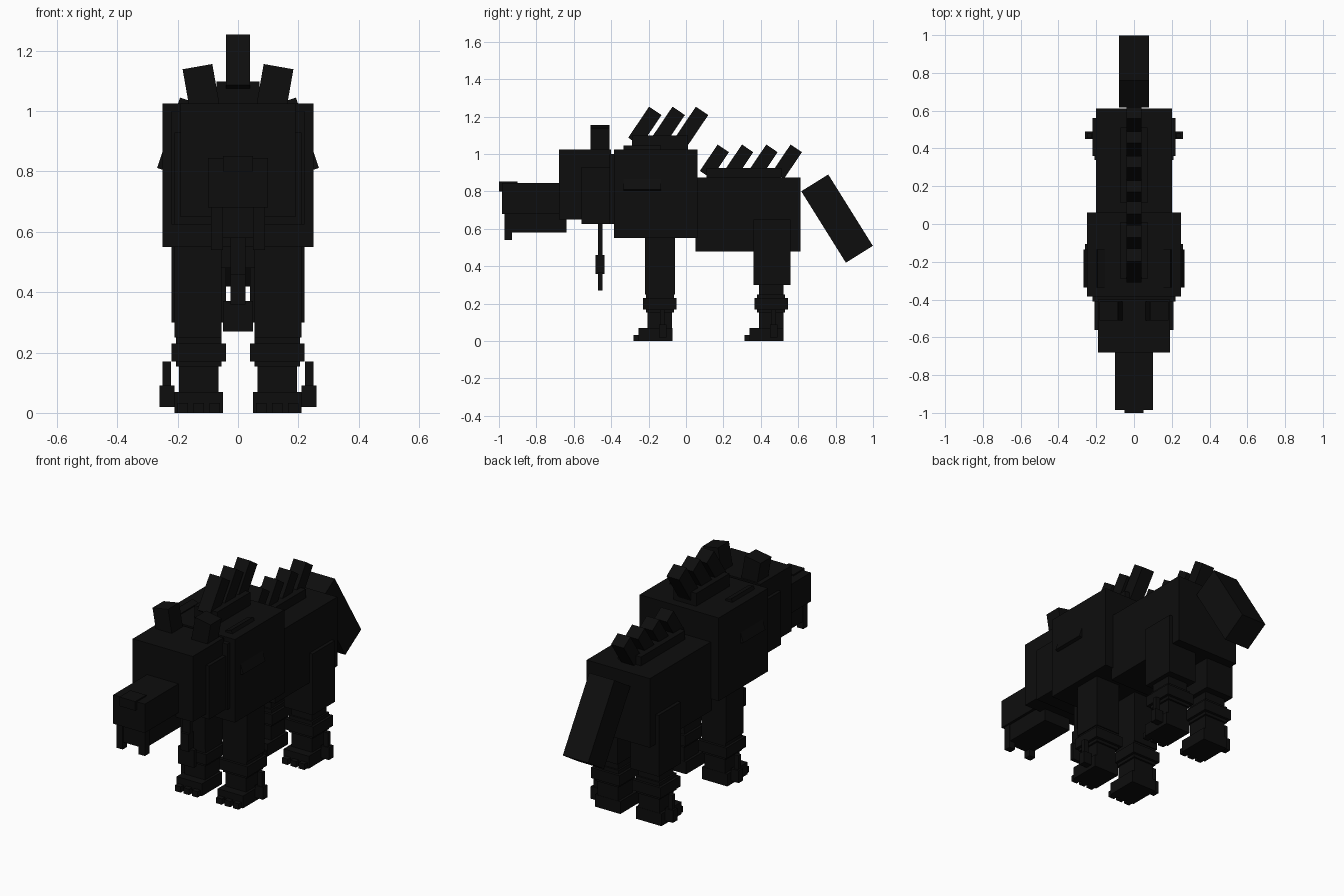
import bpy
import math
from mathutils import Matrix, Vector

cube = bpy.data.objects.get("Cube")
if cube:
    bpy.data.objects.remove(cube, do_unlink=True)

mat = bpy.data.materials.new("coal_black")
mat.use_nodes = True
colour = (0.004, 0.004, 0.004, 1)
mat.diffuse_color = colour
mat.node_tree.nodes["Principled BSDF"].inputs["Base Color"].default_value = colour

CORNERS = [(x, y, z) for x in (-.5, .5) for y in (-.5, .5) for z in (-.5, .5)]
FACES = [(0, 1, 3, 2), (4, 6, 7, 5), (0, 4, 5, 1), (2, 3, 7, 6), (0, 2, 6, 4), (1, 5, 7, 3)]


def block(name, centre, size, angle=0, axis='X'):
    """Cuboid, optionally turned about one axis."""
    m = Matrix.Translation(centre) @ Matrix.Rotation(math.radians(angle), 4, axis)
    verts = [m @ Vector([c * s for c, s in zip(p, size)]) for p in CORNERS]
    mesh = bpy.data.meshes.new(name)
    mesh.from_pydata(verts, [], FACES)
    mesh.materials.append(mat)
    ob = bpy.data.objects.new(name, mesh)
    bpy.context.collection.objects.link(ob)
    return ob


def box(name, x, y, z):
    """Cuboid from its ranges along x, y and z."""
    r = (x, y, z)
    return block(name, [(a + b) / 2 for a, b in r], [abs(b - a) for a, b in r])


def mid(name, half, y, z):
    """Cuboid centred on x = 0."""
    return box(name, (-half, half), y, z)


# Head and muzzle
mid("head", .19, (-.68, -.40), (.65, 1.025))
mid("nose", .05, (-1.0, -.90), (.80, .852))
mid("upper_jaw", .10, (-.985, -.64), (.68, .845))
mid("lower_jaw", .085, (-.965, -.64), (.58, .68))

# Neck and ruff
mid("neck", .19, (-.50, -.30), (.65, 1.0))
mid("ruff", .21, (-.56, -.37), (.625, .93))
mid("collar", .22, (-.41, -.37), (.625, 1.0))

# Hanging pendant
mid("pendant_strap", .025, (-.47, -.447), (.36, .64))
mid("pendant_link", .025, (-.485, -.435), (.36, .46))
mid("pendant_end", .05, (-.47, -.447), (.27, .37))

# Body
mid("chest", .25, (-.385, .062), (.55, 1.025))
mid("hindquarters", .20, (.05, .612), (.48, .875))
mid("front_mane_base", .072, (-.29, .01), (1.0, 1.098))
mid("rear_mane_base", .072, (.11, .51), (.85, .925))

# Mane spikes lean backwards
for i in range(3):
    block(f"front_mane_spike_{i + 1}", (0, -.22 + .125 * i, 1.148), (.08, .08, .20), -34)
for i in range(4):
    block(f"rear_mane_spike_{i + 1}", (0, .152 + .13 * i, .96), (.08, .073, .17), -34)

# Tail slopes down behind the body
block("tail", (0, .8075, .655), (.16, .17, .45), 32)

for side, s in (("left", 1), ("right", -1)):
    # Fang, ear and shoulder plate
    box(f"{side}_fang", (s * .05, s * .09), (-.97, -.93), (.54, .69))
    block(f"{side}_ear", (s * .117, -.46, 1.049), (.10, .10, .20), s * 10, 'Y')
    block(f"{side}_shoulder_plate", (s * .211, -.235, .922), (.04, .20, .245), -s * 18, 'Y')

    # Legs: y is the centre of the shin
    for end, y in (("front", -.14), ("hind", .455)):
        n = f"{side}_{end}"
        if end == "front":
            box(f"{n}_upper_leg", (s * .055, s * .21), (-.22, -.06), (.25, .60))
        else:
            box(f"{n}_thigh", (s * .04, s * .22), (.36, .56), (.30, .65))
        box(f"{n}_shin", (s * .065, s * .195), (y - .065, y + .065), (0, .32))
        # Cuff and its dangling chain
        box(f"{n}_cuff", (s * .04, s * .22), (y - .09, y + .09), (.17, .23))
        box(f"{n}_cuff_core", (s * .055, s * .205), (y - .075, y + .075), (.153, .25))
        box(f"{n}_chain", (s * .222, s * .25), (y, y + .025), (.02, .17))
        box(f"{n}_chain_link", (s * .21, s * .26), (y - .005, y + .035), (.02, .09))
        # Paw with three claws
        box(f"{n}_paw", (s * .05, s * .21), (y - .115, y + .067), (0, .07))
        for i in range(3):
            cx = .077 + .053 * i
            box(f"{n}_claw_{i + 1}", (s * (cx - .018), s * (cx + .018)),
                (y - .142, y - .10), (0, .033))
